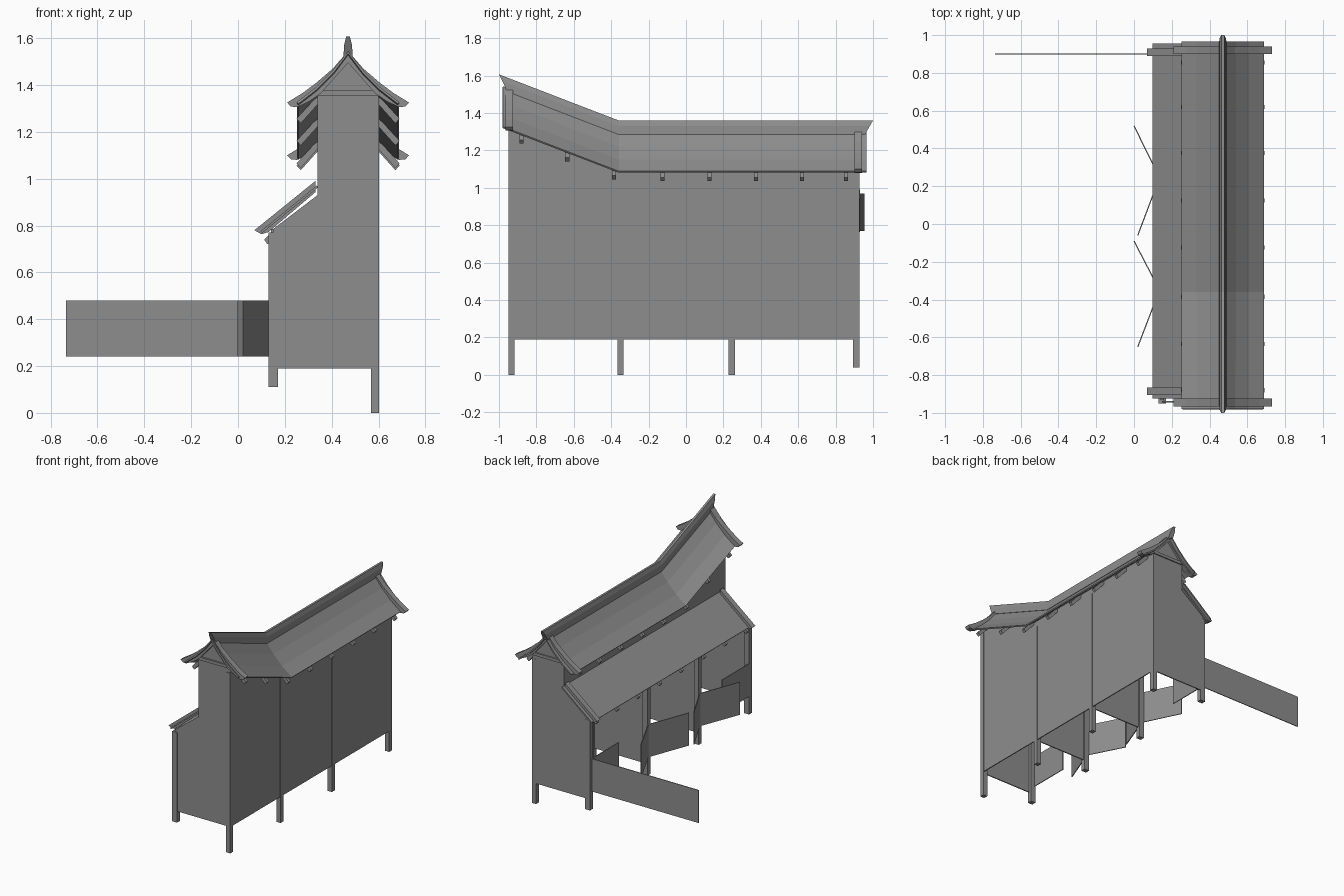
import bpy
import bmesh
from mathutils import Vector

cube = bpy.data.objects.get("Cube")
if cube:
    bpy.data.objects.remove(cube, do_unlink=True)

grey = bpy.data.materials.new("weathered_grey")
grey.use_nodes = True
tone = (0.27, 0.27, 0.27, 1)
grey.diffuse_color = tone
grey.node_tree.nodes["Principled BSDF"].inputs["Base Color"].default_value = tone

MID = 0.47          # x of the ridge
BEND = -0.36        # y where the main roof starts to climb


def lift(y):
    """Extra roof height towards the front end."""
    return max(0, BEND - y) * 0.385


def mirrored(pts):
    return [(2 * MID - x, z) for x, z in pts]


def finish(name, bm):
    bmesh.ops.recalc_face_normals(bm, faces=bm.faces)
    mesh = bpy.data.meshes.new(name)
    bm.to_mesh(mesh)
    bm.free()
    mesh.materials.append(grey)
    obj = bpy.data.objects.new(name, mesh)
    bpy.context.collection.objects.link(obj)
    return obj


def loft(name, rings, closed=True):
    """Join point rings; closed rings get end caps."""
    bm = bmesh.new()
    rows = [[bm.verts.new(p) for p in ring] for ring in rings]
    count = len(rows[0])
    for a, b in zip(rows, rows[1:]):
        for i in range(count if closed else count - 1):
            j = (i + 1) % count
            bm.faces.new((a[i], a[j], b[j], b[i]))
    if closed:
        bm.faces.new(rows[0])
        bm.faces.new(rows[-1])
    return finish(name, bm)


def slab_y(name, pts, y0, y1, dz=0):
    """Extrude an x-z outline along y."""
    return loft(name, [[(x, y, z + dz) for x, z in pts] for y in (y0, y1)])


def slab_x(name, pts, x0, x1):
    """Extrude a y-z outline along x."""
    return loft(name, [[(x, y, z) for y, z in pts] for x in (x0, x1)])


def box(name, x0, x1, y0, y1, z0, z1):
    return slab_y(name, [(x0, z0), (x1, z0), (x1, z1), (x0, z1)], y0, y1)


def sheet(name, pts, stations, rise, thickness=0.01):
    """Thin roof skin following the profile at each station."""
    obj = loft(name, [[(x, y, z + rise(y)) for x, z in pts] for y in stations], False)
    mod = obj.modifiers.new("thickness", "SOLIDIFY")
    mod.thickness = thickness
    mod.offset = 0
    return obj


def panel(name, start, end, z0=0.24, z1=0.48):
    """Thin upright board between two plan points."""
    a, b = Vector(start), Vector(end)
    d = (b - a).normalized() * 0.003
    n = Vector((-d.y, d.x))
    plan = [a + n, b + n, b - n, a - n]
    return loft(name, [[(p.x, p.y, z) for p in plan] for z in (z0, z1)])


# Main roof skin, swept over both slopes
half = [(0.47, 1.30), (0.535, 1.217), (0.605, 1.147), (0.685, 1.085)]
profile = mirrored(half)[:0:-1] + half
sheet("main_roof", profile, (-0.98, BEND, 0.965), lift)

# Ridge beam with raked ends
ridge = [(-0.02, 0), (0.02, 0), (0.017, 0.045), (0.008, 0.075),
         (-0.008, 0.075), (-0.017, 0.045)]
rings = []
for y, rake in ((-0.955, -0.6), (BEND, 0), (0.957, 0.57)):
    rings.append([(MID + x, y + z * rake, 1.285 + z + lift(y + z * rake))
                  for x, z in ridge])
loft("ridge_beam", rings)

# Curved barge boards on both gables
barge = [(0.47, 1.32), (0.535, 1.245), (0.605, 1.185), (0.665, 1.14), (0.73, 1.1),
         (0.715, 1.083), (0.687, 1.08), (0.635, 1.105), (0.585, 1.14), (0.47, 1.27)]
for end, y in (("front", -0.945), ("back", 0.92)):
    for side, pts in (("left", barge), ("right", mirrored(barge))):
        slab_y(f"{end}_barge_{side}", pts, y - 0.02, y + 0.02, lift(y))

# Lean-to roof and its barge boards
lean = [(0.10, 0.772), (0.34, 0.967)]
sheet("lean_to_roof", lean, (-0.925, 0.955), lambda y: 0)
lean_barge = [(0.07, 0.78), (0.1, 0.763), (0.13, 0.772), (0.33, 0.942), (0.33, 0.99)]
for end, y in (("front", -0.885), ("back", 0.91)):
    slab_y(f"{end}_lean_to_barge", lean_barge, y - 0.02, y + 0.02)

# End walls and stall dividers share one outline
POSTS = (-0.933, -0.35, 0.245, 0.91)


def cross_wall(name, y):
    up = lift(y)
    pts = [(0.15, 0.19), (0.595, 0.19), (0.595, 1.145 + up), (MID, 1.28 + up),
           (0.34, 1.14 + up), (0.34, 0.93), (0.15, 0.785)]
    slab_y(name, pts, y - 0.004, y + 0.004)


for name, y in zip(("front_wall", "divider_front", "divider_back", "back_wall"),
                   (-0.94, POSTS[1], POSTS[2], 0.922)):
    cross_wall(name, y)

# Long wall and clerestory wall follow the bent roof
for name, x, base in (("long_wall", 0.592, 0.19), ("clerestory_wall", 0.34, 0.93)):
    outline = [(-0.944, base), (0.926, base), (0.926, 1.145), (BEND, 1.145),
               (-0.944, 1.145 + lift(-0.944))]
    slab_x(name, outline, x, x + 0.007)

# Gable tie beams
for end, y in (("front", -0.945), ("back", 0.922)):
    z = 1.13 + lift(y)
    box(f"{end}_tie_beam", 0.34, 0.6, y - 0.012, y + 0.012, z, z + 0.022)

# Posts
for i, y in enumerate(POSTS):
    foot = 0.04 if i == 3 else 0
    box(f"tall_post_{i + 1}", 0.568, 0.602, y - 0.017, y + 0.017, foot, 1.1 + lift(y))
    box(f"short_post_{i + 1}", 0.13, 0.17, y - 0.017, y + 0.017, 0.11, 0.77)

# Plate along the open side
box("lean_to_plate", 0.14, 0.16, POSTS[0], POSTS[3], 0.755, 0.785)

# Sloping rafter ends under all eaves
rafter = [(0.595, 1.16), (0.595, 1.122), (0.672, 1.036), (0.69, 1.056)]
lean_rafter = [(0.18, 0.805), (0.18, 0.775), (0.125, 0.72), (0.112, 0.74)]
for i, y in enumerate((-0.88, -0.635, -0.385, -0.125, 0.125, 0.375, 0.62, 0.855)):
    slab_y(f"rafter_left_{i + 1}", rafter, y - 0.011, y + 0.011, lift(y))
    slab_y(f"rafter_right_{i + 1}", mirrored(rafter), y - 0.011, y + 0.011, lift(y))
    slab_y(f"lean_to_rafter_{i + 1}", lean_rafter, y - 0.011, y + 0.011)

# Stall half-doors: closed at the ends, ajar elsewhere, plus a long open gate
HINGE = 0.135
panel("stall_door_1", (HINGE, POSTS[0]), (HINGE, -0.61))
panel("stall_door_2", (HINGE, POSTS[1]), (0.02, -0.65))
panel("stall_door_3", (HINGE, POSTS[1]), (0.0, -0.09))
panel("stall_door_4", (HINGE, POSTS[2]), (0.02, -0.06))
panel("stall_door_5", (HINGE, POSTS[2]), (0.0, 0.52))
panel("stall_door_6", (HINGE, POSTS[3]), (HINGE, 0.59))
panel("long_gate", (HINGE, 0.9), (-0.735, 0.9))
